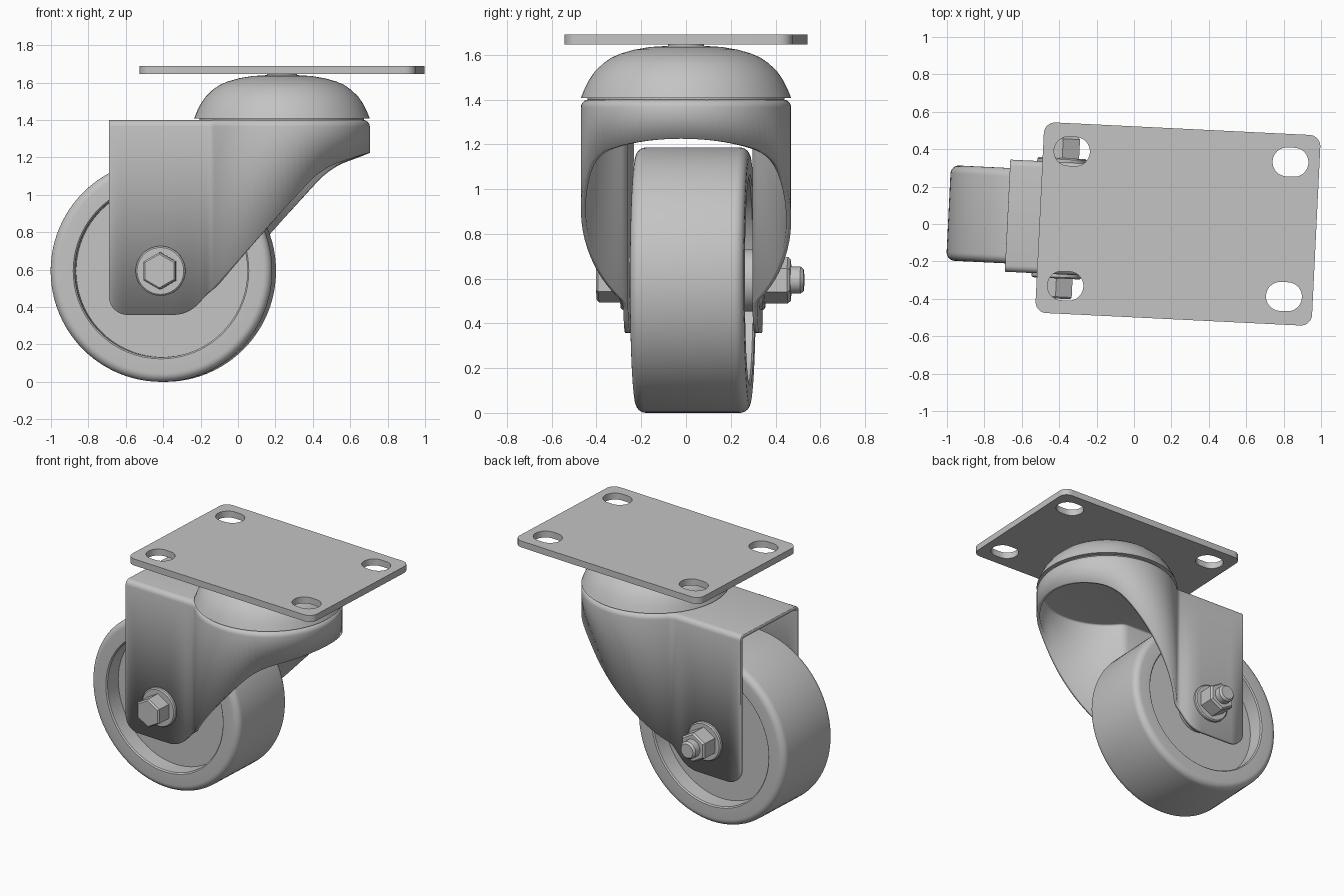
import bpy, bmesh
from math import sin, cos, pi, radians, sqrt, atan2
from mathutils import Matrix

if "Cube" in bpy.data.objects:
    bpy.data.objects.remove(bpy.data.objects["Cube"])

# Everything is built around the swivel axis, then turned slightly and shifted
PLACE = Matrix.Translation((0.235, 0, 0)) @ Matrix.Rotation(radians(-2.8), 4, 'Z')
grey = bpy.data.materials.new("grey metal")
grey.diffuse_color = (0.55, 0.55, 0.55, 1)
grey.use_nodes = True
grey.node_tree.nodes["Principled BSDF"].inputs["Base Color"].default_value = grey.diffuse_color
AXLE_X, AXLE_Z = -0.635, 0.593


def finish(name, bm, merge=True):
    if merge:
        bmesh.ops.remove_doubles(bm, verts=bm.verts, dist=1e-5)
    bmesh.ops.recalc_face_normals(bm, faces=bm.faces)
    me = bpy.data.meshes.new(name)
    bm.to_mesh(me)
    bm.free()
    me.materials.append(grey)
    ob = bpy.data.objects.new(name, me)
    bpy.context.collection.objects.link(ob)
    ob.matrix_world = PLACE
    bpy.ops.object.select_all(action='DESELECT')
    ob.select_set(True)
    bpy.context.view_layer.objects.active = ob
    bpy.ops.object.shade_smooth_by_angle(angle=radians(32))
    return ob


def lathe(name, profile, steps=72, axle=False):
    """Turn (radius, height) points about the swivel axis or about the axle."""
    bm = bmesh.new()
    rings = []
    for r, h in profile:
        ring = []
        for i in range(steps):
            a = 2 * pi * i / steps + pi / 2
            c, s = r * cos(a), r * sin(a)
            co = (AXLE_X + c, h, AXLE_Z + s) if axle else (c, s, h)
            ring.append(bm.verts.new(co))
        rings.append(ring)
    for a, b in zip(rings, rings[1:]):
        for i in range(steps):
            j = (i + 1) % steps
            bm.faces.new((a[i], a[j], b[j], b[i]))
    for ring, (r, h) in ((rings[0], profile[0]), (rings[-1], profile[-1])):
        if r > 1e-4:
            bm.faces.new(ring)
    return finish(name, bm)


def rounded_rect(cx, cy, w, h, r, n=10):
    pts = []
    for k, (sx, sy) in enumerate(((1, 1), (-1, 1), (-1, -1), (1, -1))):
        for i in range(n + 1):
            a = (k + i / n) * pi / 2
            pts.append((cx + sx * (w / 2 - r) + r * cos(a), cy + sy * (h / 2 - r) + r * sin(a)))
    return pts


def bezier(p, q, s, n=8):
    return [tuple((1 - t) ** 2 * a + 2 * t * (1 - t) * b + t * t * c for a, b, c in zip(p, q, s))
            for t in (i / n for i in range(n + 1))]


# Mounting plate with four slotted holes
cu = bpy.data.curves.new("plate_outline", 'CURVE')
cu.dimensions = '2D'
cu.fill_mode = 'BOTH'
cu.extrude = 0.0225
outlines = [rounded_rect(0, 0, 1.48, 1.02, 0.06)]
outlines += [rounded_rect(x, y, 0.192, 0.155, 0.077) for x in (-0.585, 0.585) for y in (-0.36, 0.36)]
for pts in outlines:
    sp = cu.splines.new('POLY')
    sp.points.add(len(pts) - 1)
    for p, (x, y) in zip(sp.points, pts):
        p.co = (x, y, 0, 1)
    sp.use_cyclic_u = True
helper = bpy.data.objects.new("plate_outline", cu)
bpy.context.collection.objects.link(helper)
bpy.context.view_layer.update()
plate_mesh = bpy.data.meshes.new_from_object(helper.evaluated_get(bpy.context.evaluated_depsgraph_get()))
bpy.data.objects.remove(helper)
bm = bmesh.new()
bm.from_mesh(plate_mesh)
bmesh.ops.translate(bm, verts=bm.verts, vec=(0, 0, 1.6675))
finish("mounting_plate", bm)

# Swivel dome
dome = [(0, 1.39), (0.44, 1.39), (0.44, 1.408), (0.47, 1.408), (0.455, 1.446), (0.435, 1.486),
        (0.408, 1.525), (0.37, 1.562), (0.332, 1.588), (0.29, 1.606), (0.23, 1.623), (0.16, 1.635),
        (0.08, 1.64), (0.08, 1.646), (0, 1.646)]
lathe("swivel_dome", dome)

# Fork: lower edge as height over x
LEFT, HALF, R, F, TOP, B = -0.912, 0.30, 0.47, 0.06, 1.40, 0.035
edge = [(LEFT + 0.1 - 0.1 * cos(a), 0.458 - 0.1 * sin(a)) for a in (i * pi / 20 for i in range(11))]
edge += bezier((-0.57, 0.358), (-0.488, 0.358), (-0.43, 0.421))
edge += bezier((0.16, 1.061), (0.24, 1.148), (0.34, 1.18))
edge.append((0.47, 1.225))


def low_z(x):
    for (x0, z0), (x1, z1) in zip(edge, edge[1:]):
        if x <= x1:
            return z0 + (z1 - z0) * max(0, x - x0) / (x1 - x0)
    return edge[-1][1]


# Fork plan: straight cheek, concave fillet, round nose; each point with its inward normal
fx = -sqrt((R + F) ** 2 - (HALF + F) ** 2)
turn = atan2(HALF + F, fx)
side = [(x, HALF, 0, -1) for x, z in edge if x < fx - 0.005]
for i in range(9):
    a = -pi / 2 + (turn - pi + pi / 2) * i / 8
    side.append((fx + F * cos(a), HALF + F + F * sin(a), cos(a), sin(a)))
for i in range(1, 33):
    a = turn * (1 - i / 32)
    side.append((R * cos(a), R * sin(a), -cos(a), -sin(a)))
plan = side + [(x, -y, nx, -ny) for x, y, nx, ny in reversed(side[:-1])]

bm = bmesh.new()
cols = []
for x, y, nx, ny in plan:
    col = [bm.verts.new((x, y, low_z(x)))]
    for k in range(6):
        a = k * pi / 10
        d = B * (1 - cos(a))
        col.append(bm.verts.new((x + nx * d, y + ny * d, TOP - B + B * sin(a))))
    cols.append(col)
for a, b in zip(cols, cols[1:]):
    for k in range(6):
        bm.faces.new((a[k], b[k], b[k + 1], a[k + 1]))
bm.faces.new([c[-1] for c in cols])
bmesh.ops.recalc_face_normals(bm, faces=bm.faces)
cap = max(bm.faces, key=lambda f: len(f.verts))
flip = cap.normal.z < 0
fork = finish("fork", bm, merge=False)
if fork.data.polygons[-1].normal.z < 0:
    fork.data.flip_normals()
sol = fork.modifiers.new("sheet_thickness", 'SOLIDIFY')
sol.thickness = 0.022
sol.offset = -1

# Wheel with recessed sides and a hub
half = [(0, 0.278), (0.14, 0.278), (0.14, 0.14), (0.46, 0.14), (0.462, 0.247), (0.47, 0.255)]
half += [(0.548 + 0.045 * sin(a), 0.21 + 0.045 * cos(a)) for a in (i * pi / 12 for i in range(7))]
lathe("wheel", half + [(r, -h) for r, h in reversed(half)], steps=96, axle=True)

# Axle bolt, washers and nut
for label, s in (("head", -1), ("nut", 1)):
    lathe(label + "_washer", [(0, s * 0.295), (0.133, s * 0.295), (0.133, s * 0.315),
                              (0.125, s * 0.322), (0, s * 0.322)], 48, True)
lathe("bolt_head", [(0, -0.31), (0.1, -0.31), (0.1, -0.42), (0.09, -0.43), (0, -0.43)], 6, True)
lathe("nut", [(0, 0.31), (0.104, 0.31), (0.104, 0.425), (0.092, 0.438), (0, 0.438)], 6, True)
lathe("bolt_shank", [(0, -0.32), (0.06, -0.32), (0.06, 0.482), (0.048, 0.496), (0, 0.496)], 40, True)
